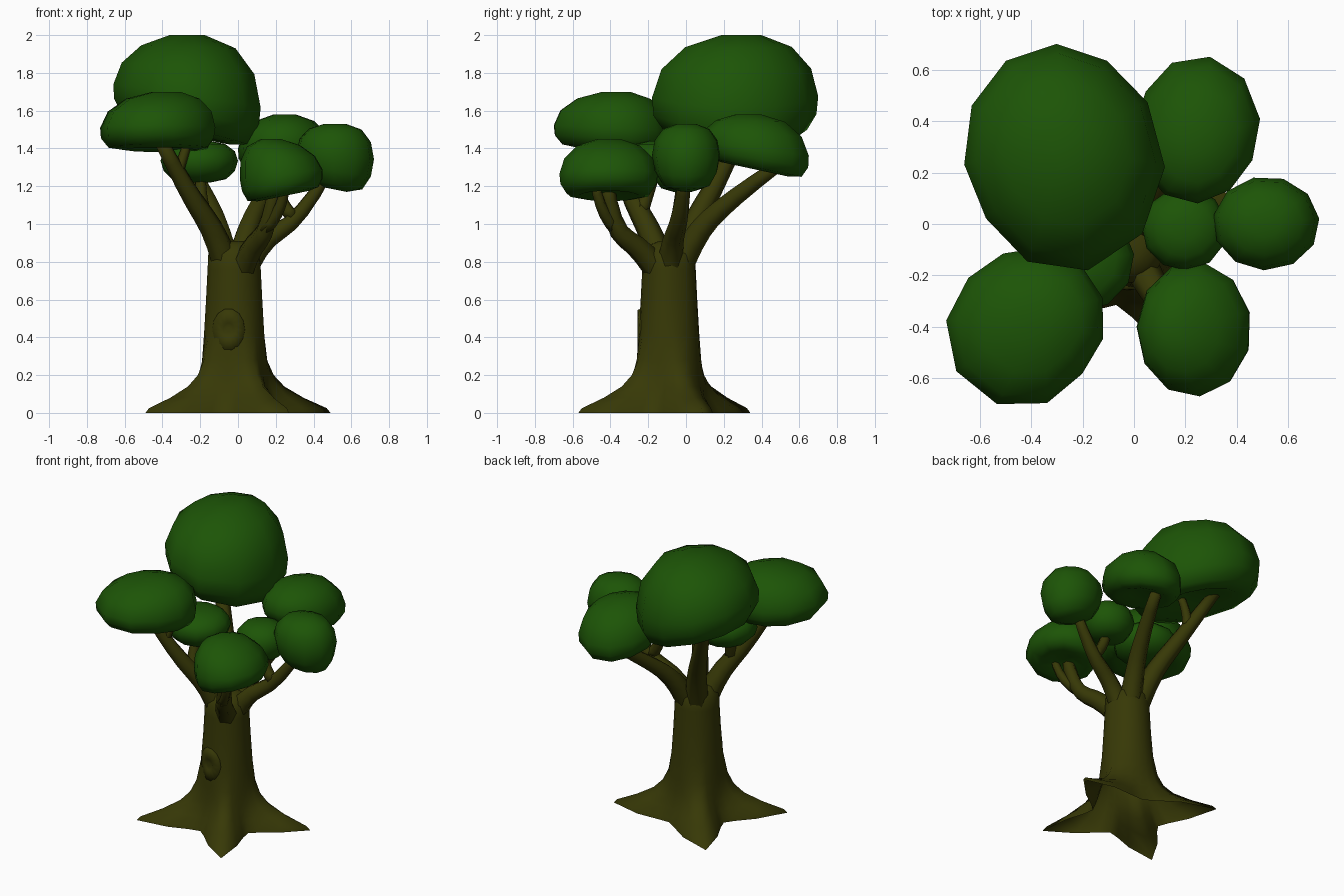
import bpy, bmesh, math
from mathutils import Vector

cube = bpy.data.objects.get("Cube")
if cube:
    bpy.data.objects.remove(cube, do_unlink=True)


def material(name, rgb):
    mat = bpy.data.materials.new(name)
    mat.use_nodes = True
    mat.diffuse_color = (*rgb, 1)
    bsdf = mat.node_tree.nodes["Principled BSDF"]
    bsdf.inputs["Base Color"].default_value = (*rgb, 1)
    bsdf.inputs["Roughness"].default_value = 0.9
    return mat


BARK = material("bark_brown", (0.038, 0.04, 0.002))
LEAF = material("leaf_green", (0.012, 0.09, 0.002))


def add_object(name, bm, mat):
    bmesh.ops.recalc_face_normals(bm, faces=bm.faces)
    for face in bm.faces:
        face.smooth = True
    mesh = bpy.data.meshes.new(name)
    bm.to_mesh(mesh)
    bm.free()
    mesh.materials.append(mat)
    obj = bpy.data.objects.new(name, mesh)
    bpy.context.collection.objects.link(obj)


def loft(name, rings, mat, closed_start=True):
    """Skin a stack of closed rings and cap the ends."""
    bm = bmesh.new()
    loops = [[bm.verts.new(p) for p in ring] for ring in rings]
    n = len(loops[0])
    for a, b in zip(loops, loops[1:]):
        for i in range(n):
            j = (i + 1) % n
            bm.faces.new((a[i], a[j], b[j], b[i]))
    if closed_start:
        bm.faces.new(loops[0])
    bm.faces.new(loops[-1])
    add_object(name, bm, mat)


# Trunk flaring into four pointed roots, hollow underneath
AXIS = Vector((-0.02, -0.09, 0))
ROOTS = [(-0.49, -0.41), (0.27, -0.57), (0.49, 0.09), (-0.39, 0.34)]
TRUNK = [  # height, radius between roots, radius along roots
    (0.0, 0.23, 1.0), (0.025, 0.22, 0.96), (0.08, 0.2, 0.72),
    (0.14, 0.185, 0.52), (0.2, 0.175, 0.41), (0.28, 0.168, 0.34),
    (0.42, 0.16, 0.29), (0.6, 0.15, 0.265), (0.76, 0.142, 0.25),
    (0.84, 0.138, 0.245), (0.89, 0.1, 0.18), (0.91, 0.05, 0.09)]
STEPS = 6


def trunk_ring(z, valley, reach):
    ring = []
    for k, root in enumerate(ROOTS):
        a = Vector((*root, 0)) - AXIS
        b = Vector((*ROOTS[(k + 1) % 4], 0)) - AXIS
        start = math.atan2(a.y, a.x)
        sweep = (math.atan2(b.y, b.x) - start) % math.tau
        for s in range(STEPS):
            t = s / STEPS
            tip = (a.length * (1 - t) + b.length * t) * reach
            r = valley + (tip - valley) * abs(2 * t - 1) ** 1.9
            ang = start + sweep * t
            ring.append(AXIS + Vector((r * math.cos(ang), r * math.sin(ang), z)))
    return ring


loft("trunk", [trunk_ring(*row) for row in TRUNK], BARK, closed_start=False)


# Oval knot wrapped round the front of the trunk
def knot_ring(size, lift):
    ring = []
    for i in range(14):
        ang = math.tau * i / 14
        x = -0.05 + 0.09 * size * math.cos(ang)
        z = 0.44 + 0.115 * size * math.sin(ang)
        y = AXIS.y - math.sqrt(0.16 ** 2 - (x - AXIS.x) ** 2) - lift
        ring.append((x, y, z))
    return ring


loft("trunk_knot", [knot_ring(s, l) for s, l in
     [(1, -0.015), (0.94, 0.006), (0.42, 0.008), (0.32, 0.001), (0.1, 0.0)]], BARK)


# Branches: tapered tubes along smooth paths
def branch(name, points, thick, thin):
    curve = bpy.data.curves.new(name + "_path", "CURVE")
    curve.dimensions = "3D"
    curve.bevel_depth = 1
    curve.bevel_resolution = 1
    curve.use_fill_caps = True
    spline = curve.splines.new("NURBS")
    spline.points.add(len(points) - 1)
    for i, p in enumerate(points):
        spline.points[i].co = (*p, 1)
        spline.points[i].radius = thick + (thin - thick) * i / (len(points) - 1)
    spline.order_u = 3
    spline.use_endpoint_u = True
    spline.resolution_u = 3
    temp = bpy.data.objects.new(name + "_path", curve)
    bpy.context.collection.objects.link(temp)
    graph = bpy.context.evaluated_depsgraph_get()
    mesh = bpy.data.meshes.new_from_object(temp.evaluated_get(graph))
    bm = bmesh.new()
    bm.from_mesh(mesh)
    bpy.data.objects.remove(temp, do_unlink=True)
    bpy.data.meshes.remove(mesh)
    bmesh.ops.remove_doubles(bm, verts=bm.verts, dist=0.0005)
    add_object(name, bm, BARK)


branch("front_left_branch", [(-0.04, -0.1, 0.7), (-0.1, -0.17, 0.93),
       (-0.27, -0.31, 1.17), (-0.42, -0.4, 1.46)], 0.08, 0.035)
branch("back_left_branch", [(-0.04, -0.07, 0.7), (-0.09, 0.02, 0.97),
       (-0.22, 0.17, 1.23), (-0.39, 0.34, 1.58)], 0.08, 0.035)
branch("back_right_branch", [(-0.01, -0.07, 0.7), (0.03, 0.03, 0.93),
       (0.12, 0.22, 1.12), (0.22, 0.5, 1.32)], 0.08, 0.035)
branch("right_branch", [(0.01, -0.09, 0.7), (0.1, -0.08, 0.9),
       (0.33, -0.03, 1.02), (0.48, 0.0, 1.28)], 0.075, 0.03)
branch("front_right_branch", [(0.0, -0.11, 0.7), (0.06, -0.23, 0.87),
       (0.17, -0.4, 0.97), (0.2, -0.42, 1.25)], 0.075, 0.035)

# Twigs forking off the branches
branch("front_left_twig", [(-0.18, -0.24, 1.06), (-0.21, -0.2, 1.17), (-0.19, -0.15, 1.32)], 0.04, 0.028)
branch("outer_left_twig", [(-0.32, -0.34, 1.27), (-0.29, -0.32, 1.35), (-0.26, -0.3, 1.45)], 0.03, 0.022)
branch("back_left_twig", [(-0.26, 0.21, 1.33), (-0.25, 0.23, 1.41), (-0.2, 0.22, 1.52)], 0.035, 0.025)
branch("right_twig", [(0.29, -0.04, 1.04), (0.22, -0.03, 1.1), (0.2, -0.02, 1.25)], 0.04, 0.028)
branch("front_right_twig", [(0.14, -0.37, 0.97), (0.24, -0.46, 1.06), (0.25, -0.48, 1.22)], 0.035, 0.025)


# Foliage: squared domes with a hollow underside, or rounder balls
DOME = [  # radius, height from underside to peak
    (0.3, 0.08), (0.62, 0.0), (0.86, 0.04), (0.98, 0.2), (1.0, 0.38),
    (0.9, 0.66), (0.64, 0.88), (0.24, 1.0)]
BALL = [(0.3, 0.0), (0.7, 0.08), (0.92, 0.28), (1.0, 0.52),
        (0.92, 0.75), (0.68, 0.92), (0.28, 1.0)]
SIDES = 11


def canopy(name, low, high, shape=DOME, slope=(0, 0), peak=(0, 0), phase=0.0, bulge=(0, 0)):
    """slope tilts the rim, peak shifts the top, bulge is a direction and amount."""
    rings = []
    for r, h in shape:
        ring = []
        for i in range(SIDES):
            ang = phase + math.tau * i / SIDES
            swell = 1 + bulge[1] * max(0, math.cos(ang - bulge[0]))
            x, y = r * swell * math.cos(ang), r * swell * math.sin(ang)
            z = h + (slope[0] * x + slope[1] * y) * (1 - h)
            ring.append(Vector((x + peak[0] * h * h, y + peak[1] * h * h, z)))
        rings.append(ring)
    points = [p for ring in rings for p in ring]
    for axis in range(3):
        values = [p[axis] for p in points]
        least, span = min(values), max(values) - min(values)
        for p in points:
            p[axis] = low[axis] + (high[axis] - low[axis]) * (p[axis] - least) / span
    loft(name, rings, LEAF)


canopy("crown_foliage", (-0.66, -0.18, 1.42), (0.12, 0.7, 2.0),
       slope=(-0.18, -0.02), peak=(0.08, 0.03), phase=math.pi / 2, bulge=(-0.8, 0.22))
canopy("front_left_foliage", (-0.73, -0.7, 1.38), (-0.12, -0.09, 1.7),
       slope=(0, -0.06), peak=(0.08, 0.03), phase=0.3, bulge=(3.9, 0.3))
canopy("back_right_foliage", (0.0, 0.08, 1.25), (0.49, 0.65, 1.58),
       slope=(0, -0.2), peak=(0.05, -0.1), phase=0.2, bulge=(1.0, 0.16))
canopy("right_foliage", (0.31, -0.18, 1.17), (0.72, 0.18, 1.53), BALL,
       slope=(-0.12, 0), phase=0.1)
canopy("front_right_foliage", (0.01, -0.67, 1.12), (0.45, -0.15, 1.45),
       slope=(0.15, 0), peak=(-0.3, 0), phase=0.25)
canopy("inner_right_foliage", (0.03, -0.18, 1.17), (0.36, 0.14, 1.41), BALL, phase=0.2)
canopy("inner_left_foliage", (-0.41, -0.34, 1.22), (0.0, 0.06, 1.44), BALL, phase=0.1)
